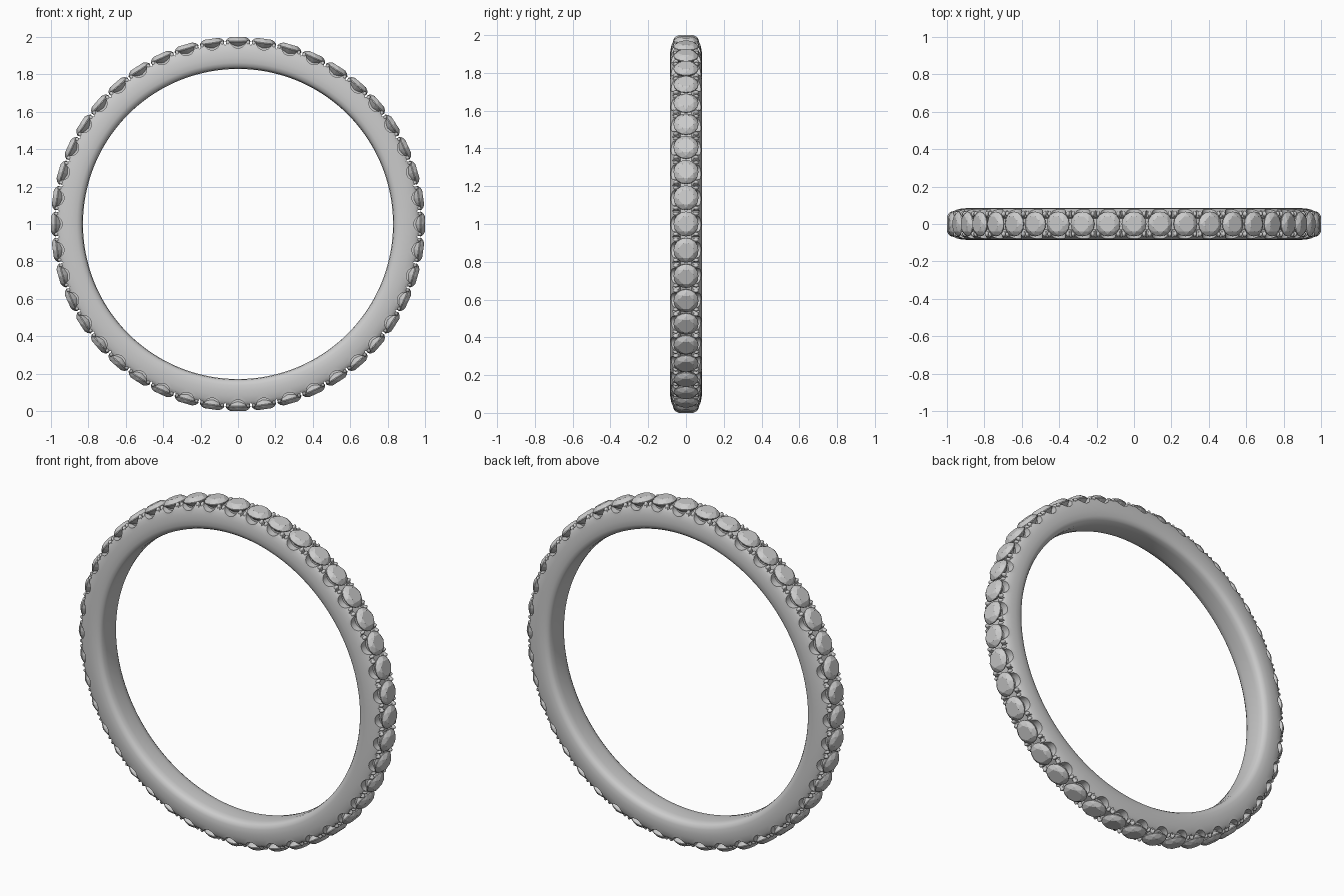
import bpy, bmesh, math
from mathutils import Matrix, Vector

if "Cube" in bpy.data.objects:
    bpy.data.objects.remove(bpy.data.objects["Cube"])

N = 44
STEP = 2 * math.pi / N
CENTRE = Matrix.Translation((0, 0, 1))


def around(angle):
    """Local +z becomes the outward radial direction, y stays the ring axis."""
    return CENTRE @ Matrix.Rotation(angle, 4, 'Y')


def make_object(name, bm):
    bmesh.ops.recalc_face_normals(bm, faces=bm.faces)
    mesh = bpy.data.meshes.new(name)
    bm.to_mesh(mesh)
    bm.free()
    obj = bpy.data.objects.new(name, mesh)
    bpy.context.collection.objects.link(obj)
    return obj


# Band: lathed comfort-fit profile (y, radius) with a shallow stone channel
half = [(0.030, 0.950), (0.042, 0.972), (0.056, 0.974), (0.068, 0.965),
        (0.077, 0.947), (0.083, 0.920), (0.085, 0.890), (0.083, 0.862),
        (0.076, 0.843), (0.062, 0.833), (0.035, 0.829)]
profile = half + [(-y, r) for y, r in reversed(half)]
bm = bmesh.new()
SEG = 176
rings = [[bm.verts.new(around(2 * math.pi * (i + 0.5) / SEG) @ Vector((0, y, r)))
          for y, r in profile] for i in range(SEG)]
for i in range(SEG):
    a, b = rings[i], rings[(i + 1) % SEG]
    for j in range(len(profile)):
        k = (j + 1) % len(profile)
        bm.faces.new((a[j], a[k], b[k], b[j]))
band = make_object("band", bm)

# Cutters: half-moon scoops beside each stone, V notches between prongs
scoops, notches = bmesh.new(), bmesh.new()
for i in range(N):
    for side in (-1, 1):
        lay = Matrix.Rotation(math.pi / 2, 4, 'X')
        bmesh.ops.create_cone(
            scoops, cap_ends=True, segments=24, radius1=0.043, radius2=0.043, depth=0.08,
            matrix=around(i * STEP) @ Matrix.Translation((0, side * 0.078, 0.983)) @ lay)
        bmesh.ops.create_cone(
            notches, cap_ends=True, segments=3, radius1=0.014, radius2=0.020, depth=0.08,
            matrix=around((i + 0.5) * STEP) @ Matrix.Translation((0, side * 0.07, 0.974))
            @ Matrix.Rotation(side * math.pi / 2, 4, 'X')
            @ Matrix.Rotation(math.pi / 2 if side > 0 else -math.pi / 2, 4, 'Z')
            @ Matrix.Rotation(math.pi / 2, 4, 'Z'))
for name, cutter_bm in (("scoop_cutter", scoops), ("notch_cutter", notches)):
    cutter = make_object(name, cutter_bm)
    cutter.hide_render = True
    mod = band.modifiers.new(name, 'BOOLEAN')
    mod.operation = 'DIFFERENCE'
    mod.solver = 'EXACT'
    mod.object = cutter
    bpy.context.view_layer.objects.active = band
    bpy.ops.object.modifier_apply(modifier=name)
    bpy.data.objects.remove(cutter, do_unlink=True)
bpy.ops.object.select_all(action='DESELECT')
band.select_set(True)
bpy.context.view_layer.objects.active = band
bpy.ops.object.shade_smooth_by_angle(angle=math.radians(35))

# Stones: faceted brilliant cut, (sides, radius, height, turn) per level
levels = [(8, 0.042, 1.0, 0.5), (8, 0.055, 0.992, 0), (16, 0.066, 0.979, 0),
          (16, 0.066, 0.974, 0), (8, 0.036, 0.948, 0), (8, 0.006, 0.925, 0)]
bm = bmesh.new()
for n, r, h, turn in levels:
    for k in range(n):
        a = 2 * math.pi * (k + turn) / n
        bm.verts.new((r * math.cos(a), r * math.sin(a), h))
hull = bmesh.ops.convex_hull(bm, input=bm.verts)
bmesh.ops.dissolve_limit(bm, angle_limit=0.01, verts=bm.verts, edges=bm.edges)
gem = bpy.data.meshes.new("stone")
bmesh.ops.recalc_face_normals(bm, faces=bm.faces)
bm.to_mesh(gem)
bm.free()
for i in range(N):
    stone = bpy.data.objects.new(f"stone_{i + 1}", gem)
    stone.matrix_world = around(i * STEP)
    bpy.context.collection.objects.link(stone)

# Prongs: small rounded tips gripping each stone at four corners
bm = bmesh.new()
for i in range(N):
    for sx in (-1, 1):
        for sy in (-1, 1):
            bmesh.ops.create_uvsphere(
                bm, u_segments=10, v_segments=6, radius=1,
                matrix=around((i + 0.5) * STEP)
                @ Matrix.Translation((sx * 0.015, sy * 0.054, 0.966))
                @ Matrix.Diagonal((0.011, 0.015, 0.018, 1)))
prongs = make_object("prongs", bm)
for p in prongs.data.polygons:
    p.use_smooth = True
